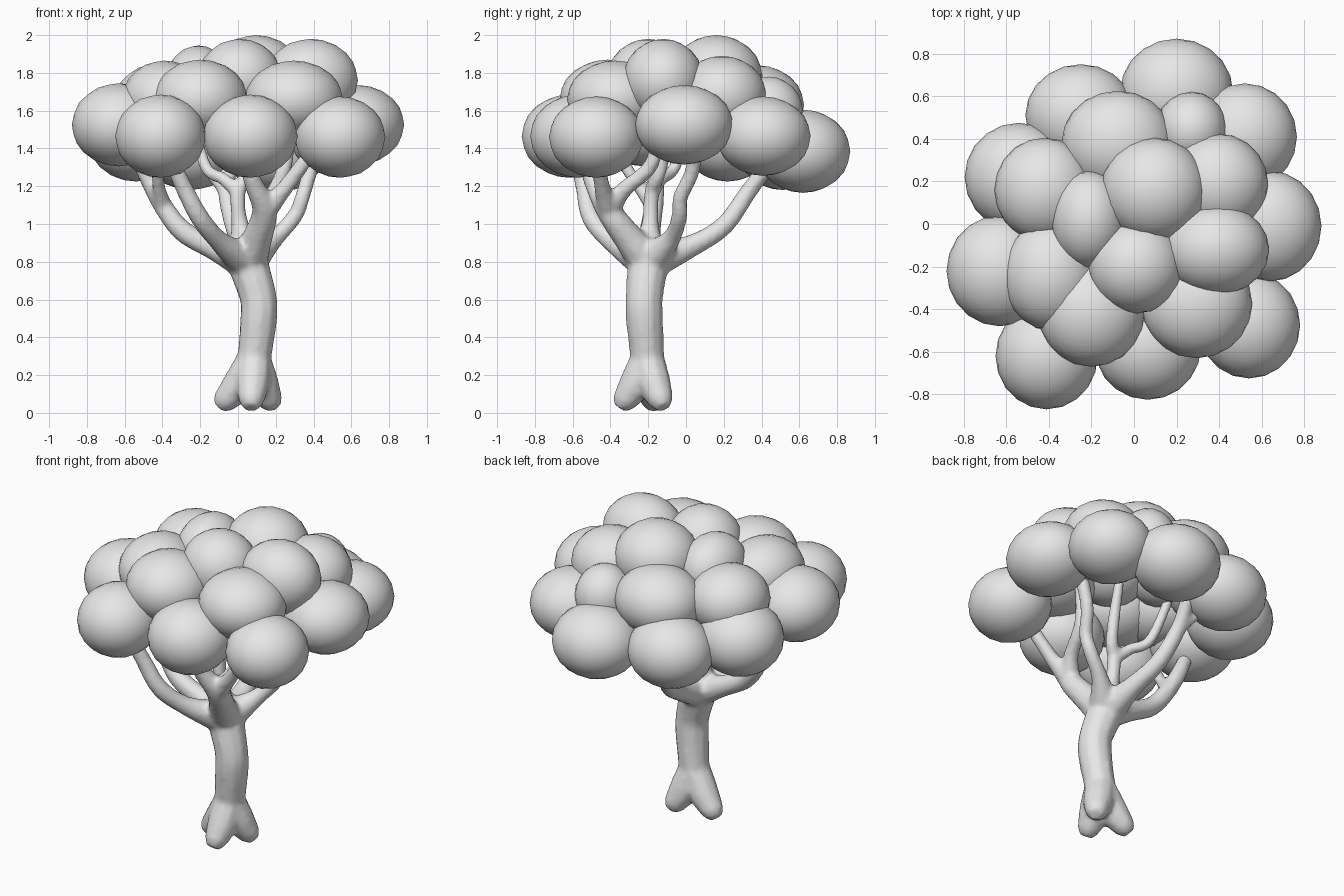
import bpy
import bmesh
from mathutils import Matrix, Vector

default_cube = bpy.data.objects.get("Cube")
if default_cube:
    bpy.data.objects.remove(default_cube, do_unlink=True)

# One plain grey covers the whole tree
grey = bpy.data.materials.new("plain_grey")
grey.use_nodes = True
colour = (0.8, 0.8, 0.8, 1.0)
grey.diffuse_color = colour
for node in grey.node_tree.nodes:
    if node.type == "BSDF_PRINCIPLED":
        node.inputs["Base Color"].default_value = colour


def add_object(name, data):
    obj = bpy.data.objects.new(name, data)
    bpy.context.scene.collection.objects.link(obj)
    return obj


def foliage_lobe(name, centre, radii):
    """A rounded, slightly flattened clump of leaves."""
    mesh = bpy.data.meshes.new(name)
    bm = bmesh.new()
    bmesh.ops.create_icosphere(bm, subdivisions=3, radius=1.0)
    bmesh.ops.transform(bm, matrix=Matrix.Diagonal((*radii, 1.0)), verts=bm.verts)
    for face in bm.faces:
        face.smooth = True
    bm.to_mesh(mesh)
    bm.free()
    mesh.materials.append(grey)
    add_object(name, mesh).location = centre


def smooth_path(points, steps=5):
    """A flowing path through every (x, y, z, radius) point."""
    pts = [Vector(p) for p in points]
    pts = [pts[0]] + pts + [pts[-1]]
    path = []
    for a, b, c, d in zip(pts, pts[1:], pts[2:], pts[3:]):
        for i in range(steps):
            t = i / steps
            path.append(b + (c - a) * (t / 2) + (a * 2 - b * 5 + c * 4 - d) * (t * t / 2)
                        + (b * 3 - a - c * 3 + d) * (t ** 3 / 2))
    return path + [pts[-1]]


def add_limb(curve, points):
    """A tapered tube along a smooth path, with a rounded tip."""
    path = smooth_path(points)
    radius = path[-1].w
    cap = path[-1].xyz + (path[-1] - path[-2]).xyz.normalized() * radius * 0.6
    path.append(Vector((*cap, radius * 0.6)))
    spline = curve.splines.new("POLY")
    spline.points.add(len(path) - 1)
    for target, (x, y, z, r) in zip(spline.points, path):
        target.co = (x, y, z, 1.0)
        target.radius = r


# Lower ring of foliage: name, centre, radii
lower_ring = [
    ("back", (0.20, 0.62, 1.385), (0.265, 0.25, 0.22)),
    ("back_right", (-0.25, 0.51, 1.40), (0.26, 0.24, 0.22)),
    ("right_rear", (-0.54, 0.22, 1.45), (0.255, 0.255, 0.225)),
    ("right", (-0.63, -0.22, 1.525), (0.25, 0.26, 0.22)),
    ("front_right", (-0.41, -0.62, 1.465), (0.24, 0.25, 0.22)),
    ("front", (0.065, -0.575, 1.465), (0.25, 0.25, 0.22)),
    ("front_left", (0.54, -0.475, 1.46), (0.24, 0.25, 0.215)),
    ("left", (0.635, -0.01, 1.525), (0.245, 0.26, 0.21)),
    ("left_rear", (0.52, 0.41, 1.465), (0.245, 0.25, 0.21)),
]
# Middle tier of foliage
middle_tier = [
    ("front_right", (-0.20, -0.415, 1.66), (0.25, 0.255, 0.21)),
    ("front_left", (0.295, -0.375, 1.66), (0.26, 0.255, 0.205)),
    ("right", (-0.39, -0.24, 1.66), (0.225, 0.26, 0.205)),
    ("right_rear", (-0.42, 0.16, 1.645), (0.235, 0.245, 0.205)),
    ("back", (-0.075, 0.38, 1.63), (0.265, 0.245, 0.21)),
    ("back_left", (0.27, 0.44, 1.59), (0.17, 0.18, 0.19)),
    ("left_rear", (0.39, 0.19, 1.68), (0.24, 0.235, 0.21)),
]
# Top of the crown
top_tier = [
    ("left", (0.385, -0.12, 1.76), (0.25, 0.215, 0.22)),
    ("centre", (0.095, 0.16, 1.78), (0.25, 0.245, 0.22)),
    ("front", (0.01, -0.20, 1.765), (0.225, 0.22, 0.215)),
    ("right", (-0.21, 0.02, 1.74), (0.18, 0.23, 0.205)),
]
tiers = {"lower": lower_ring, "middle": middle_tier, "top": top_tier}
for tier, lobes in tiers.items():
    for side, centre, radii in lobes:
        foliage_lobe(f"foliage_{tier}_{side}", centre, radii)

# Trunk, roots and branches are drawn as tubes, then fused together
skeleton = bpy.data.curves.new("tree_skeleton", "CURVE")
skeleton.dimensions = "3D"
skeleton.bevel_depth = 1.0
skeleton.bevel_resolution = 3
skeleton.use_fill_caps = True

base = (0.085, -0.205, 0.28, 0.093)
fork = (0.05, -0.20, 0.80, 0.108)
add_limb(skeleton, [(0.075, -0.21, 0.18, 0.115), base, (0.11, -0.22, 0.50, 0.1),
                    (0.105, -0.22, 0.62, 0.1), fork, (0.05, -0.2, 0.85, 0.08)])

# Three stubby roots
for foot_x, foot_y in [(-0.075, -0.17), (0.07, -0.33), (0.175, -0.13)]:
    knee = ((foot_x + base[0]) / 2, (foot_y + base[1]) / 2, 0.15, 0.09)
    add_limb(skeleton, [base, knee, (foot_x, foot_y, 0.06, 0.066)])

# Main boughs, each starting in the fork
left_front_knot = (0.14, -0.41, 1.07, 0.067)
back_knot = (-0.06, 0.33, 1.17, 0.047)
right_knot = (-0.40, -0.17, 1.10, 0.052)
centre_knot = (0.0, -0.18, 1.17, 0.042)
boughs = {
    "front_left": [(0.10, -0.30, 0.92, 0.082), left_front_knot, (0.08, -0.49, 1.22, 0.05), (0.04, -0.54, 1.36, 0.04)],
    "front_right": [(-0.09, -0.38, 0.90, 0.058), (-0.20, -0.50, 1.03, 0.052), (-0.29, -0.54, 1.2, 0.047), (-0.36, -0.58, 1.36, 0.04)],
    "right": [(-0.12, -0.19, 0.87, 0.067), (-0.29, -0.19, 0.96, 0.058), right_knot, (-0.48, -0.16, 1.25, 0.047), (-0.56, -0.18, 1.42, 0.04)],
    "left": [(0.19, -0.08, 0.92, 0.052), (0.30, -0.035, 1.04, 0.043), (0.34, -0.03, 1.14, 0.041), (0.38, 0.03, 1.27, 0.04), (0.43, 0.05, 1.42, 0.04)],
    "back": [(0.03, 0.02, 0.88, 0.062), (-0.02, 0.20, 0.99, 0.052), back_knot, (-0.04, 0.44, 1.32, 0.042)],
    "centre": [(0.01, -0.19, 1.0, 0.047), centre_knot, (0.05, -0.14, 1.28, 0.038), (0.07, -0.05, 1.6, 0.03)],
}
for bough in boughs.values():
    add_limb(skeleton, [fork] + bough)

# Thinner twigs that split off the boughs
twigs = [
    (left_front_knot, [(0.20, -0.33, 1.18, 0.045), (0.25, -0.18, 1.32, 0.04), (0.28, -0.15, 1.55, 0.035)]),
    (left_front_knot, [(0.24, -0.44, 1.18, 0.045), (0.36, -0.47, 1.34, 0.04)]),
    (back_knot, [(-0.11, 0.38, 1.23, 0.035), (-0.2, 0.43, 1.32, 0.035)]),
    (right_knot, [(-0.42, -0.25, 1.2, 0.035), (-0.43, -0.33, 1.32, 0.035)]),
    (centre_knot, [(-0.08, -0.13, 1.24, 0.035), (-0.17, -0.06, 1.3, 0.033), (-0.24, 0.02, 1.55, 0.03)]),
]
for start, path in twigs:
    add_limb(skeleton, [start] + path)

# Turn the tubes into one smooth skin
helper = add_object("skeleton_helper", skeleton)
graph = bpy.context.evaluated_depsgraph_get()
wood = bpy.data.meshes.new_from_object(helper.evaluated_get(graph))
bpy.data.objects.remove(helper, do_unlink=True)
wood.name = "trunk_and_branches"
wood.materials.clear()
wood.materials.append(grey)
trunk = add_object("trunk_and_branches", wood)
remesh = trunk.modifiers.new("fuse", "REMESH")
remesh.mode = "VOXEL"
remesh.voxel_size = 0.015
remesh.use_smooth_shade = True
smooth = trunk.modifiers.new("soften", "SMOOTH")
smooth.factor = 0.5
smooth.iterations = 5
